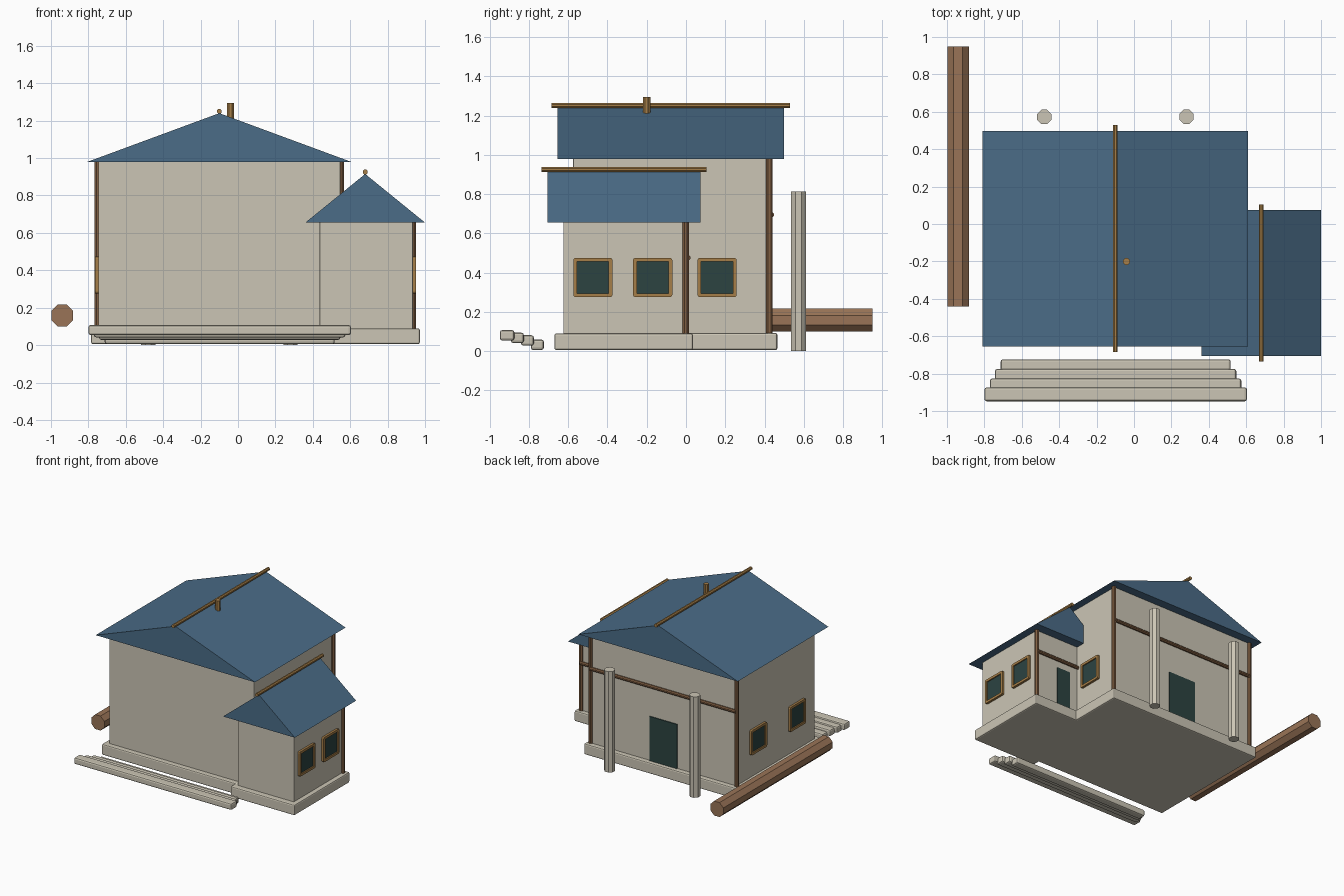
import bpy, bmesh
from math import pi
from mathutils import Matrix, Vector

if "Cube" in bpy.data.objects:
    bpy.data.objects.remove(bpy.data.objects["Cube"])


def material(name, rgb):
    m = bpy.data.materials.new(name)
    m.use_nodes = True
    m.diffuse_color = (*rgb, 1)
    m.node_tree.nodes["Principled BSDF"].inputs["Base Color"].default_value = (*rgb, 1)
    return m


plaster = material("warm plaster", (0.60, 0.56, 0.46))
slate = material("blue roof", (0.069, 0.15, 0.242))
timber = material("brown timber", (0.22, 0.115, 0.055))
log_wood = material("log brown", (0.32, 0.175, 0.095))
golden = material("golden wood", (0.38, 0.21, 0.065))
dark_teal = material("dark teal", (0.025, 0.056, 0.053))


def finish(name, bm, *mats):
    bmesh.ops.recalc_face_normals(bm, faces=bm.faces)
    mesh = bpy.data.meshes.new(name)
    bm.to_mesh(mesh)
    bm.free()
    for m in mats:
        mesh.materials.append(m)
    ob = bpy.data.objects.new(name, mesh)
    bpy.context.collection.objects.link(ob)
    return ob


def block(name, xs, ys, zs, mat, bevel=0.0):
    """Box given by its extents on each axis, with optional chamfered edges."""
    bm = bmesh.new()
    low, high = (Vector(p) for p in zip(xs, ys, zs))
    bmesh.ops.create_cube(bm, size=1, matrix=Matrix.Translation((low + high) / 2)
                          @ Matrix.Diagonal((*(high - low), 1)))
    if bevel:
        bmesh.ops.bevel(bm, geom=bm.edges[:], offset=bevel, segments=2,
                        profile=0.5, affect='EDGES')
    return finish(name, bm, mat)


def pole(name, start, end, radius, mat, sides=8):
    """Faceted round beam between two points."""
    start, end = Vector(start), Vector(end)
    axis = end - start
    bm = bmesh.new()
    turn = axis.to_track_quat('Z', 'Y').to_matrix().to_4x4()
    bmesh.ops.create_cone(bm, cap_ends=True, segments=sides, radius1=radius,
                          radius2=radius, depth=axis.length,
                          matrix=Matrix.Translation((start + end) / 2) @ turn
                          @ Matrix.Rotation(pi / sides, 4, 'Z'))
    return finish(name, bm, mat)


def gable_roof(name, xs, ys, eave, ridge_x, ridge_z):
    """Closed triangular prism with its ridge along y."""
    bm = bmesh.new()
    profile = [(xs[0], eave), (xs[1], eave), (ridge_x, ridge_z)]
    face = bm.faces.new([bm.verts.new((x, ys[0], z)) for x, z in profile])
    made = bmesh.ops.extrude_face_region(bm, geom=[face])["geom"]
    bmesh.ops.translate(bm, vec=(0, ys[1] - ys[0], 0),
                        verts=[v for v in made if isinstance(v, bmesh.types.BMVert)])
    return finish(name, bm, slate)


def window(name, wall_x, y, side, z=0.375):
    """Square framed window on a side wall, glass set back in the frame."""
    bm = bmesh.new()
    bmesh.ops.create_cube(bm, size=1, matrix=Matrix.Translation((wall_x, y, z))
                          @ Matrix.Diagonal((0.036, 0.2, 0.2, 1)))
    corners = [e for e in bm.edges
               if abs(e.verts[0].co.x - e.verts[1].co.x) > 0.01]
    bmesh.ops.bevel(bm, geom=corners, offset=0.012, segments=2,
                    profile=0.5, affect='EDGES')
    bm.normal_update()
    pane = max(bm.faces, key=lambda f: f.normal.x * side)
    bmesh.ops.inset_region(bm, faces=[pane], thickness=0.02)
    made = bmesh.ops.extrude_face_region(bm, geom=[pane])["geom"]
    bmesh.ops.delete(bm, geom=[pane], context='FACES_ONLY')
    bmesh.ops.translate(bm, vec=(-0.009 * side, 0, 0),
                        verts=[v for v in made if isinstance(v, bmesh.types.BMVert)])
    for f in made:
        if isinstance(f, bmesh.types.BMFace):
            f.material_index = 1
    return finish(name, bm, golden, dark_teal)


# Main house
block("main_foundation", (-0.785, 0.585), (-0.615, 0.465), (0.005, 0.093), plaster, 0.01)
block("main_walls", (-0.747, 0.547), (-0.575, 0.427), (0.08, 0.985), plaster, 0.005)
gable_roof("main_roof", (-0.81, 0.61), (-0.655, 0.498), 0.978, -0.1, 1.24)
pole("main_ridge_pole", (-0.1, -0.685, 1.25), (-0.1, 0.53, 1.25), 0.014, golden)
pole("roof_peg", (-0.04, -0.2, 1.2), (-0.04, -0.2, 1.295), 0.02, golden)
for side, x in (("right", -0.75), ("left", 0.55)):
    pole("main_post_" + side, (x, 0.425, 0.09), (x, 0.425, 0.98), 0.018, timber)
pole("main_back_beam", (-0.75, 0.435, 0.695), (0.55, 0.435, 0.695), 0.014, timber)
block("main_door", (-0.222, 0.022), (0.425, 0.434), (0.093, 0.45), dark_teal)

# Side annex
block("annex_foundation", (0.40, 0.972), (-0.67, 0.035), (0.005, 0.09), plaster, 0.01)
block("annex_walls", (0.437, 0.935), (-0.625, 0.0), (0.08, 0.66), plaster, 0.005)
gable_roof("annex_roof", (0.36, 1.0), (-0.705, 0.075), 0.655, 0.68, 0.915)
pole("annex_ridge_pole", (0.68, -0.735, 0.925), (0.68, 0.105, 0.925), 0.014, golden)
pole("annex_post", (0.935, -0.002, 0.09), (0.935, -0.002, 0.655), 0.018, timber)
pole("annex_back_beam", (0.547, 0.01, 0.475), (0.935, 0.01, 0.475), 0.014, timber)
block("annex_door", (0.62, 0.74), (-0.002, 0.007), (0.09, 0.41), dark_teal)

# Windows
for i, y in enumerate((-0.474, -0.17)):
    window(f"annex_window_{i + 1}", 0.935, y, 1)
window("main_window_left", 0.547, 0.158, 1)
for i, y in enumerate((-0.335, 0.158)):
    window(f"main_window_right_{i + 1}", -0.747, y, -1)

# Front steps, each slab longer and higher than the one behind it
slabs = [(0.615, -0.724, 0.006), (0.645, -0.775, 0.028),
         (0.672, -0.826, 0.041), (0.702, -0.874, 0.054)]
for i, (half, back, low) in enumerate(slabs):
    depth = 0.074 if i == 3 else 0.066
    block(f"step_{i + 1}", (-0.098 - half, -0.098 + half), (back - depth, back),
          (low, low + 0.053), plaster, 0.012)

# Freestanding back pillars and the log beside the house
for i, x in enumerate((-0.48, 0.28)):
    pole(f"back_pillar_{i + 1}", (x, 0.573, 0), (x, 0.573, 0.812), 0.041, plaster)
pole("log", (-0.94, -0.442, 0.158), (-0.94, 0.95, 0.158), 0.063, log_wood)
